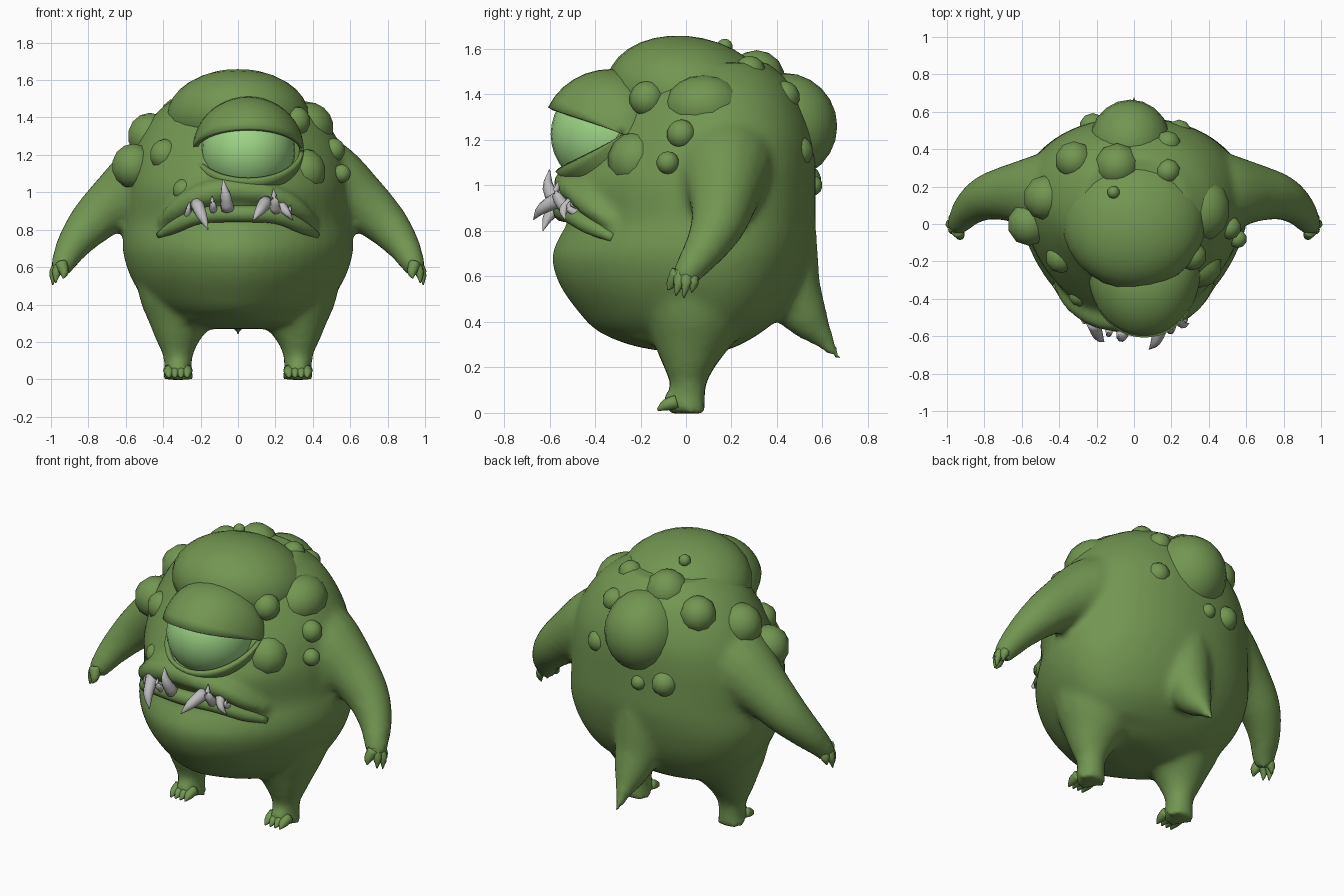
import bpy, bmesh, math
from mathutils import Vector, Matrix


def material(name, rgb):
    m = bpy.data.materials.new(name)
    m.diffuse_color = (*rgb, 1)
    return m


SKIN = material("green_skin", (0.17, 0.305, 0.084))
EYE = material("pale_green_eye", (0.34, 0.66, 0.24))
TOOTH = material("grey_tooth", (0.52, 0.51, 0.52))


def finish(bm, name, mat, smooth=True):
    bmesh.ops.recalc_face_normals(bm, faces=bm.faces)
    for f in bm.faces:
        f.smooth = smooth
    me = bpy.data.meshes.new(name)
    bm.to_mesh(me)
    bm.free()
    me.materials.append(mat)
    ob = bpy.data.objects.new(name, me)
    bpy.context.collection.objects.link(ob)
    return ob


def skin_rings(bm, rings):
    """Bridge rings of points and cap both ends."""
    vs = [[bm.verts.new(p) for p in r] for r in rings]
    n = len(vs[0])
    for a, b in zip(vs, vs[1:]):
        for i in range(n):
            bm.faces.new((a[i], a[(i + 1) % n], b[(i + 1) % n], b[i]))
    bm.faces.new(vs[0][::-1])
    bm.faces.new(vs[-1])


def curve(pts, steps):
    """Smooth Catmull-Rom path through points of any dimension."""
    p = [Vector(q) for q in pts]
    p = [2 * p[0] - p[1]] + p + [2 * p[-1] - p[-2]]
    out = []
    for a, b, c, d in zip(p, p[1:], p[2:], p[3:]):
        for k in range(steps):
            t = k / steps
            out.append(0.5 * (2 * b + (c - a) * t + (2 * a - 5 * b + 4 * c - d) * t * t
                              + (3 * b - a - 3 * c + d) * t ** 3))
    return out + [p[-2]]


def tube(bm, pts, sides=16, steps=4):
    """Round tube through (x, y, z, radius) points."""
    path = curve(pts, steps)
    rings = []
    for i, q in enumerate(path):
        t = (path[min(i + 1, len(path) - 1)] - path[max(i - 1, 0)]).xyz
        rot = t.to_track_quat('Z', 'Y')
        r = max(q.w, 0.001)
        rings.append([q.xyz + rot @ Vector((r * math.cos(a), r * math.sin(a), 0))
                      for a in (math.tau * k / sides for k in range(sides))])
    skin_rings(bm, rings)


def flip(pts, s):
    return [(p[0] * s, *p[1:]) for p in pts]


def ball(name, loc, rad, mat=SKIN, u=14, v=9, tilt=0):
    bm = bmesh.new()
    bmesh.ops.create_uvsphere(bm, u_segments=u, v_segments=v, radius=1)
    rot = Matrix.Rotation(math.radians(tilt), 3, 'X')
    for w in bm.verts:
        w.co = Vector(loc) + rot @ Vector([c * r for c, r in zip(w.co, rad)])
    return finish(bm, name, mat)


# Body trunk, with limbs, upper lip and tail fused to it: z, half width, front y, back y
trunk = [(0.27, 0.20, -0.10, 0.16), (0.30, 0.33, -0.25, 0.24), (0.36, 0.43, -0.39, 0.34),
         (0.44, 0.51, -0.47, 0.43), (0.56, 0.58, -0.555, 0.50), (0.68, 0.615, -0.59, 0.54),
         (0.77, 0.615, -0.56, 0.56), (0.85, 0.605, -0.52, 0.57), (1.00, 0.60, -0.54, 0.57),
         (1.10, 0.59, -0.49, 0.57), (1.22, 0.56, -0.41, 0.56), (1.34, 0.50, -0.33, 0.52),
         (1.45, 0.41, -0.28, 0.46), (1.54, 0.28, -0.22, 0.36)]
bm = bmesh.new()
rings = []
for z, w, f, b in curve(trunk, 3):
    ym = 0.12 if b > 0.3 else (f + b) / 2
    ring = []
    for k in range(48):
        c, s = math.cos(math.tau * k / 48), math.sin(math.tau * k / 48)
        p, d = (0.93, b - ym) if s > 0 else (1.13, ym - f)   # fuller back, pointed front
        ring.append((w * math.copysign(abs(c) ** p, c), ym + d * math.copysign(abs(s) ** p, s), z))
    rings.append(ring)
skin_rings(bm, rings)
arm = [(0.30, 0.18, 1.12, 0.25), (0.48, 0.17, 1.06, 0.215), (0.66, 0.165, 0.945, 0.155),
       (0.79, 0.14, 0.83, 0.122), (0.88, 0.08, 0.72, 0.092), (0.93, 0.015, 0.63, 0.068),
       (0.955, -0.01, 0.575, 0.052)]
leg = [(0.29, 0.05, 0.55, 0.27), (0.305, 0.03, 0.38, 0.215), (0.32, 0.015, 0.25, 0.14),
       (0.322, 0.01, 0.15, 0.09), (0.32, 0.01, 0.07, 0.076), (0.32, 0.005, 0.0, 0.085)]
foot = [(0.32, 0.04, 0.05, 0.055), (0.32, -0.04, 0.05, 0.06), (0.32, -0.09, 0.035, 0.042)]
for s in (1, -1):
    for limb in (arm, leg, foot):
        tube(bm, flip(limb, s))
tube(bm, [(0, 0.40, 0.95, 0.16), (0, 0.43, 0.72, 0.15), (0, 0.46, 0.55, 0.135),
          (0, 0.53, 0.42, 0.10), (0, 0.61, 0.32, 0.045), (0, 0.675, 0.23, 0.012)])
tube(bm, [(-0.41, -0.31, 0.83, 0.03), (-0.33, -0.41, 0.90, 0.055), (-0.2, -0.49, 0.98, 0.065),
          (-0.06, -0.515, 1.01, 0.065), (0.1, -0.515, 1.0, 0.06), (0.24, -0.47, 0.96, 0.055),
          (0.33, -0.41, 0.90, 0.05), (0.41, -0.31, 0.83, 0.03)], 16)
body = finish(bm, "body", SKIN)
rm = body.modifiers.new("fuse", 'REMESH')
rm.mode, rm.voxel_size, rm.use_smooth_shade = 'VOXEL', 0.022, True
sm = body.modifiers.new("blend", 'SMOOTH')
sm.factor, sm.iterations = 0.5, 6

# Fingers and toes
for s, side in ((1, "left"), (-1, "right")):
    bm = bmesh.new()
    for y, dx, tz in ((-0.07, -0.02, 0.54), (-0.035, 0.02, 0.515), (0.0, 0.035, 0.505), (0.035, 0.02, 0.53)):
        tube(bm, flip([(0.945, y * 0.5, 0.62, 0.034), (0.95 + dx, y * 0.9, 0.57, 0.025),
                       (0.955 + dx, y - 0.01, tz, 0.003)], s), 8, 3)
    finish(bm, side + "_fingers", SKIN)
    bm = bmesh.new()
    for x in (0.272, 0.305, 0.338, 0.37):
        tube(bm, flip([(x, -0.04, 0.05, 0.03), (x, -0.09, 0.034, 0.025),
                       (x, -0.125, 0.012, 0.005)], s), 8, 3)
    finish(bm, side + "_toes", SKIN)

# Head dome and back hump
ball("head_dome", (0, 0.02, 1.395), (0.385, 0.375, 0.258), u=28, v=16, tilt=-12)
ball("back_hump", (-0.02, 0.43, 1.26), (0.22, 0.235, 0.235), u=20, v=12)

# Eyeball and hinged lids
HINGE = Vector((0.055, -0.33, 1.225))
ball("eyeball", HINGE, (0.25, 0.265, 0.25), EYE, 28, 18)


def lid(name, start, end, height):
    """Shell swept about the eye axis, stretched backwards into the head."""
    bm = bmesh.new()
    grid = []
    for i in range(15):
        phi = math.radians(start + (end - start) * i / 14)
        depth = 0.292 if math.cos(phi) > 0 else 0.24
        grid.append([bm.verts.new(HINGE + Vector((
            -0.285 * math.cos(t), -depth * math.sin(t) * math.cos(phi) + 0.05 * abs(math.cos(t)) ** 3,
            height * math.sin(t) * math.sin(phi))))
            for t in (math.pi * (0.004 + 0.992 * k / 22) for k in range(23))])
    for a, b in zip(grid, grid[1:]):
        for k in range(22):
            bm.faces.new((a[k], a[k + 1], b[k + 1], b[k]))
    ob = finish(bm, name, SKIN)
    so = ob.modifiers.new("thickness", 'SOLIDIFY')
    so.thickness, so.offset = 0.024, 0
    return ob


lid("upper_eyelid", 24, 180, 0.275)
lid("lower_eyelid", -36, -180, 0.265)

# Lower lip
bm = bmesh.new()
tube(bm, [(-0.42, -0.32, 0.77, 0.02), (-0.33, -0.42, 0.82, 0.037), (-0.2, -0.505, 0.875, 0.043),
          (0, -0.54, 0.885, 0.045), (0.2, -0.505, 0.875, 0.043), (0.33, -0.42, 0.82, 0.037),
          (0.42, -0.32, 0.77, 0.02)], 12)
finish(bm, "lower_lip", SKIN)

# Teeth: base, tip, radius
bm = bmesh.new()
for a, b, r in (((-0.055, -0.56, 0.91), (-0.08, -0.60, 1.07), 0.038),
                ((0.2, -0.53, 0.90), (0.19, -0.56, 1.02), 0.03),
                ((-0.13, -0.55, 0.90), (-0.14, -0.58, 0.98), 0.022),
                ((-0.27, -0.47, 0.86), (-0.26, -0.52, 0.95), 0.022),
                ((0.27, -0.47, 0.87), (0.28, -0.51, 0.93), 0.02),
                ((-0.22, -0.52, 0.94), (-0.16, -0.63, 0.80), 0.038),
                ((0.15, -0.54, 0.95), (0.08, -0.67, 0.85), 0.038),
                ((0.23, -0.50, 0.93), (0.295, -0.53, 0.85), 0.028)):
    a, b = Vector(a), Vector(b)
    mid = (a + b) / 2 + Vector((0, -0.025, 0))
    tube(bm, [(*a, r), (*mid, r * 0.7), (*b, 0.002)], 8, 3)
finish(bm, "teeth", TOOTH)

# Warts: x, y, z, radius
warts = [(-0.47, 0.14, 1.30, 0.125), (-0.56, 0.0, 1.14, 0.12), (-0.39, -0.18, 1.20, 0.085),
         (-0.29, -0.38, 1.01, 0.062), (-0.32, 0.34, 1.40, 0.105), (-0.09, 0.31, 1.47, 0.125),
         (-0.11, 0.17, 1.61, 0.035), (0.18, 0.28, 1.50, 0.07), (0.18, 0.43, 1.39, 0.07),
         (0.30, 0.42, 1.27, 0.028), (0.35, -0.22, 1.11, 0.125), (0.31, -0.17, 1.38, 0.08),
         (0.51, -0.02, 1.225, 0.065), (0.555, -0.08, 1.10, 0.05), (0.24, 0.49, 1.15, 0.07),
         (-0.22, 0.52, 1.02, 0.075), (-0.07, 0.555, 1.00, 0.045)]
for i, (x, y, z, r) in enumerate(warts):
    ball(f"wart_{i + 1}", (x, y, z), (r, r, r), u=10, v=7)
ball("shoulder_wart", (0.365, 0.08, 1.345), (0.15, 0.175, 0.14))
